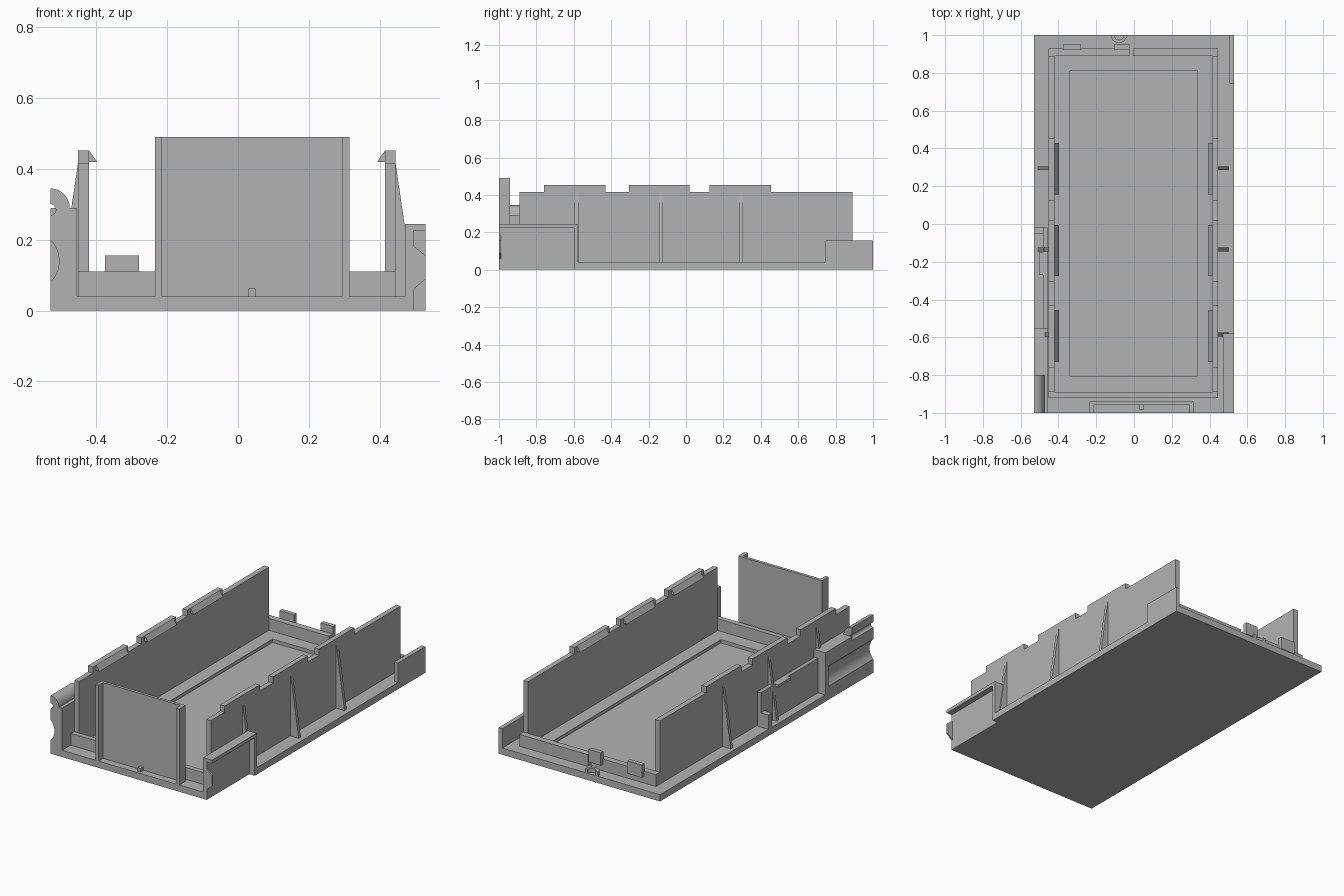
import bpy, bmesh, math
from mathutils import Vector

old = bpy.data.objects.get("Cube")
if old:
    bpy.data.objects.remove(old, do_unlink=True)

grey = bpy.data.materials.new("plain_grey")
grey.use_nodes = True
COLOUR = (0.45, 0.45, 0.45, 1)
grey.diffuse_color = COLOUR
grey.node_tree.nodes["Principled BSDF"].inputs["Base Color"].default_value = COLOUR


def prism(name, pts, axis, a, b):
    """Extrude a 2D outline along an axis: 'y' takes (x, z), 'z' takes (x, y)."""
    bm = bmesh.new()
    place = (lambda p, q, t: (p, t, q)) if axis == "y" else (lambda p, q, t: (p, q, t))
    face = bm.faces.new([bm.verts.new(place(p, q, a)) for p, q in pts])
    out = bmesh.ops.extrude_face_region(bm, geom=[face])
    verts = [v for v in out["geom"] if isinstance(v, bmesh.types.BMVert)]
    step = Vector(place(0, 0, b - a))
    bmesh.ops.translate(bm, verts=verts, vec=step)
    bmesh.ops.recalc_face_normals(bm, faces=bm.faces)
    mesh = bpy.data.meshes.new(name)
    bm.to_mesh(mesh)
    bm.free()
    mesh.materials.append(grey)
    obj = bpy.data.objects.new(name, mesh)
    bpy.context.collection.objects.link(obj)
    return obj


def box(name, x0, x1, y0, y1, z0, z1):
    return prism(name, [(x0, y0), (x1, y0), (x1, y1), (x0, y1)], "z", z0, z1)


def arc(cx, cy, r, start, end, n=12):
    angles = [math.radians(start + (end - start) * i / n) for i in range(n + 1)]
    return [(cx + r * math.cos(t), cy + r * math.sin(t)) for t in angles]


def smooth(obj):
    bpy.ops.object.select_all(action="DESELECT")
    obj.select_set(True)
    bpy.context.view_layer.objects.active = obj
    bpy.ops.object.shade_smooth_by_angle(angle=math.radians(30))


W = 0.53      # half width
FLOOR = 0.04  # top of the base
RIM = 0.11    # top of the low end ledges
WALL = 0.415  # top of the side walls

# Base plate with a shallow rectangular recess
base = prism("base_plate", [(-W, -1), (0.495, -1), (0.495, -0.6), (W, -0.6), (W, 1), (-W, 1)],
             "z", 0, FLOOR)
cutter = box("recess_cutter", -0.34, 0.335, -0.805, 0.81, 0.02, 0.1)
cutter.hide_render = True
cut = base.modifiers.new("recess", "BOOLEAN")
cut.object = cutter
cut.operation = "DIFFERENCE"
cut.solver = "EXACT"
bpy.context.view_layer.objects.active = base
bpy.ops.object.modifier_apply(modifier=cut.name)
bpy.data.objects.remove(cutter, do_unlink=True)

# Side walls with raised tabs, inward hooks and outer ribs
TABS = [(-0.76, -0.43), (-0.305, 0.02), (0.125, 0.455)]
for side, s, inner, outer in (("left", 1, 0.415, 0.445), ("right", -1, 0.42, 0.452)):
    xs = sorted((s * inner, s * outer))
    box(side + "_wall", *xs, -0.89, 0.89, FLOOR, WALL)
    for i, (y0, y1) in enumerate(TABS):
        box(f"{side}_tab_{i}", *xs, y0, y1, WALL, 0.452)
        hook = [(s * inner, 0.452), (s * (inner - 0.022), 0.42), (s * inner, 0.42)]
        prism(f"{side}_hook_{i}", hook, "y", y0 + 0.03, y1 - 0.025)
    for i, y in enumerate((-0.585, -0.135, 0.295)):
        rib = [(s * outer, WALL), (s * (outer + 0.055), FLOOR), (s * outer, FLOOR)]
        prism(f"{side}_rib_{i}", rib, "y", y - 0.01, y + 0.01)

# Low ledges at both ends, the rear one split by a narrow gap
box("front_ledge", -0.452, 0.445, -0.92, -0.89, FLOOR, RIM)
box("rear_ledge_left", -0.005, 0.445, 0.89, 0.928, FLOOR, RIM)
box("rear_ledge_right", -0.452, -0.025, 0.89, 0.928, FLOOR, RIM)
for i, (x0, x1) in enumerate([(-0.375, -0.28), (-0.105, -0.025)]):
    box(f"rear_clip_{i}", x0, x1, 0.925, 0.95, RIM - 0.03, 0.155)
ring = arc(-0.08, 1, 0.042, 180, 360) + arc(-0.08, 1, 0.025, 360, 180)
smooth(prism("rear_half_ring", ring, "z", FLOOR, 0.065))

# Front panel with side flanges
box("front_panel", -0.235, 0.315, -0.957, -0.94, FLOOR, 0.49)
box("panel_flange_right", -0.235, -0.215, -1, -0.95, FLOOR, 0.49)
box("panel_flange_left", 0.293, 0.315, -1, -0.95, FLOOR, 0.49)
box("panel_foot", 0.03, 0.05, -0.985, -0.95, FLOOR, 0.062)

# Left front rail: web, overhanging lip, end wall and a small nub
box("left_rail_web", 0.472, 0.495, -1, -0.6, 0, 0.23)
box("left_rail_lip", 0.472, W, -1, -0.58, 0.225, 0.245)
box("left_rail_end", 0.472, W, -0.6, -0.58, 0, 0.23)
prism("left_rail_nub", [(0.495, 0.06), (W, 0.09), (W, 0.155), (0.495, 0.183)], "y", -1, -0.99)

# Left rear guard plate
box("left_rear_guard", 0.505, W, 0.745, 1, 0, 0.155)

# Right front block: concave channel, with a rounded grooved top at the front
XI = -0.455
channel = arc(-0.5895, 0.14, 0.0845, -45, 45)
foot = [(XI, 0), (-W, 0)]
plain = foot + channel + [(-W, 0.29), (XI, 0.29)]
rounded = (foot + channel + arc(-W, 0.285, 0.016, -90, 90, 8)
           + arc(-W, 0.29, 0.055, 90, 0) + [(XI, 0.29)])
smooth(prism("right_block_front", rounded, "y", -1, -0.8))
smooth(prism("right_block_middle", plain, "y", -0.8, -0.58))
box("right_block_end", -W, XI, -0.58, -0.55, 0, 0.29)

# Right middle rail with a latch and low end stop
box("right_rail", -0.482, -0.458, -0.55, -0.015, FLOOR, 0.245)
box("right_rail_latch", -0.502, -0.482, -0.27, -0.15, 0.23, 0.245)
box("right_rail_stop", -W, -0.482, -0.05, -0.015, FLOOR, 0.125)
